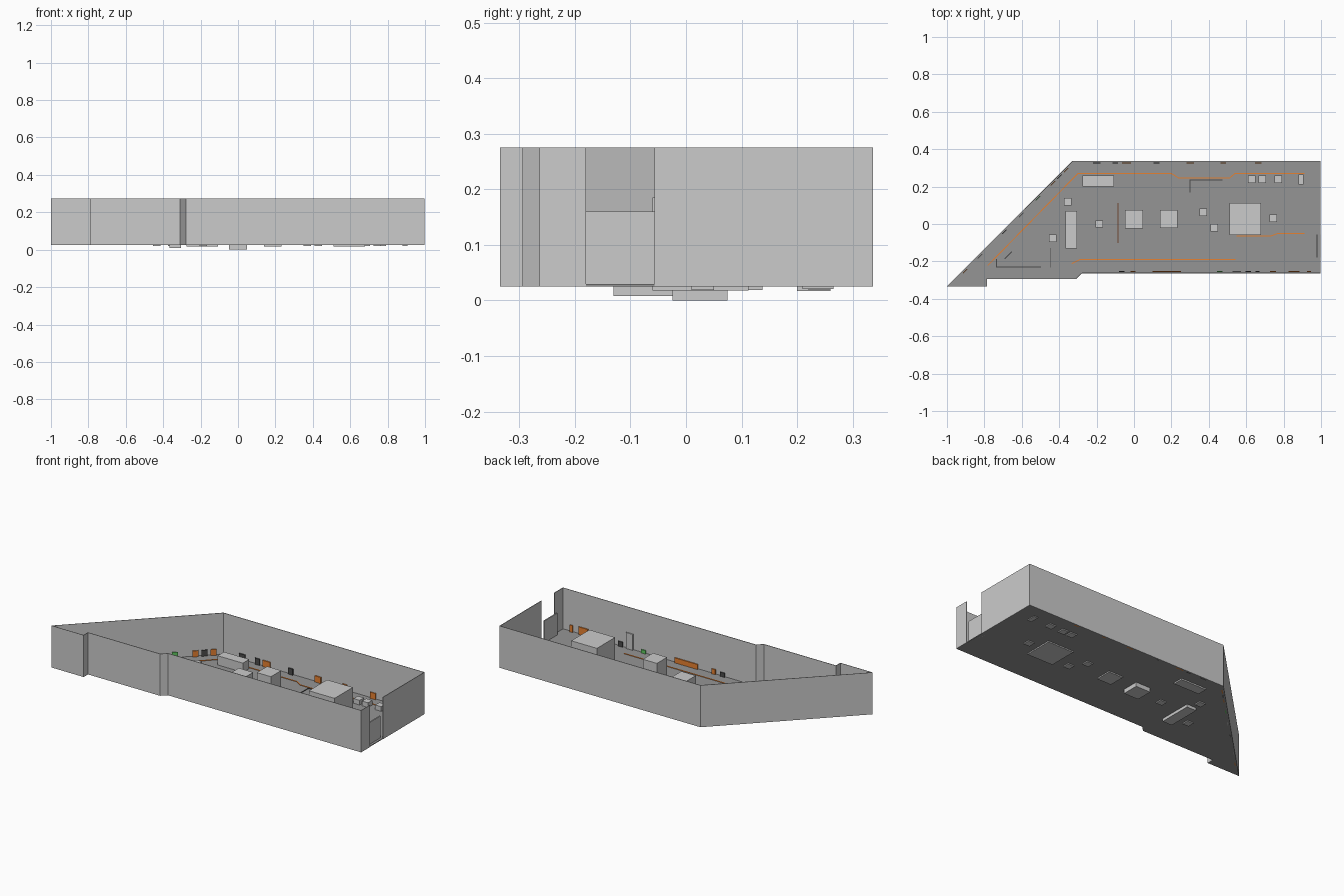
import bpy, bmesh, math
from mathutils import Vector

if "Cube" in bpy.data.objects:
    bpy.data.objects.remove(bpy.data.objects["Cube"])

FLOOR_Z, FLOOR_TOP, WALL_TOP, THICK = 0.025, 0.03, 0.275, 0.004


def material(name, r, g, b):
    m = bpy.data.materials.new(name)
    m.diffuse_color = (r, g, b, 1)
    m.use_nodes = True
    m.node_tree.nodes["Principled BSDF"].inputs["Base Color"].default_value = m.diffuse_color
    return m


BOARD = material("board_grey", 0.3, 0.3, 0.3)
ORANGE = material("orange", 0.8, 0.22, 0.03)
GREEN = material("green", 0.12, 0.6, 0.12)
DARK = material("dark", 0.07, 0.07, 0.07)
BROWN = material("brown", 0.16, 0.06, 0.03)


def finish(name, bm, mat=None):
    bmesh.ops.recalc_face_normals(bm, faces=bm.faces)
    me = bpy.data.meshes.new(name)
    bm.to_mesh(me)
    bm.free()
    if mat:
        me.materials.append(mat)
    ob = bpy.data.objects.new(name, me)
    bpy.context.collection.objects.link(ob)
    return ob


def box(name, x0, x1, y0, y1, z0, z1, mat=None):
    bm = bmesh.new()
    bmesh.ops.create_cube(bm, size=1)
    for v in bm.verts:
        v.co = Vector(((x0 + x1) / 2 + v.co.x * (x1 - x0),
                       (y0 + y1) / 2 + v.co.y * (y1 - y0),
                       (z0 + z1) / 2 + v.co.z * (z1 - z0)))
    return finish(name, bm, mat)


def strip(name, p, q, width, z0, z1, mat):
    """Thin bar between two plan points."""
    p, q = Vector(p), Vector(q)
    d = q - p
    h = d.length / 2 + width / 2
    ob = box(name, -h, h, -width / 2, width / 2, z0, z1, mat)
    ob.location = ((p.x + q.x) / 2, (p.y + q.y) / 2, 0)
    ob.rotation_euler.z = math.atan2(d.y, d.x)
    return ob


# Tray floor and outer wall share one outline
outline = [(0.996, 0.335), (-0.33, 0.335), (-0.998, -0.333), (-0.787, -0.333),
           (-0.787, -0.292), (-0.31, -0.292), (-0.278, -0.262), (0.996, -0.262)]
bm = bmesh.new()
base = bm.faces.new([bm.verts.new((x, y, FLOOR_Z)) for x, y in outline])
ext = bmesh.ops.extrude_face_region(bm, geom=[base])
for v in ext["geom"]:
    if isinstance(v, bmesh.types.BMVert):
        v.co.z = FLOOR_TOP
finish("tray_floor", bm, BOARD)

# Wall runs around the outline, leaving the gap in the right side open
bm = bmesh.new()
path = [(0.996, -0.057)] + outline + [(0.996, -0.18)]
lo = [bm.verts.new((x, y, FLOOR_Z)) for x, y in path]
hi = [bm.verts.new((x, y, WALL_TOP)) for x, y in path]
for i in range(len(path) - 1):
    bm.faces.new((lo[i], lo[i + 1], hi[i + 1], hi[i]))
wall = finish("outer_wall", bm)
mod = wall.modifiers.new("thickness", "SOLIDIFY")
mod.thickness, mod.offset = THICK, 0

# Low recessed panel in the gap
box("gap_panel", 0.975, 0.982, -0.18, -0.057, FLOOR_Z, 0.16)

# Component blocks, each poking slightly through the floor
blocks = [
    ("large_block", 0.51, 0.68, -0.06, 0.112, 0.018, 0.185),
    ("tall_block", 0.14, 0.233, -0.022, 0.075, 0.018, 0.18),
    ("middle_block", -0.048, 0.048, -0.024, 0.075, 0.0, 0.12),
    ("long_block", -0.367, -0.305, -0.13, 0.07, 0.008, 0.06),
    ("wide_block", -0.275, -0.108, 0.2, 0.26, 0.017, 0.085),
    ("edge_block", 0.88, 0.907, 0.21, 0.265, 0.021, 0.06),
]
for b in blocks:
    box(*b)

# Small square chips
chips = [(0.63, 0.24), (0.685, 0.24), (0.772, 0.24), (0.37, 0.063), (0.43, -0.02),
         (0.745, 0.03), (-0.187, 0.0), (-0.355, 0.118), (-0.435, -0.077)]
for x, y in chips:
    box("small_chip", x - 0.02, x + 0.02, y - 0.02, y + 0.02, 0.019, 0.058)

# Orange and dark traces on the floor
traces = [
    (ORANGE, [(-0.78, -0.22), (-0.3, 0.27), (0.2, 0.27), (0.24, 0.245),
              (0.51, 0.245), (0.54, 0.27), (0.91, 0.27)]),
    (ORANGE, [(-0.33, -0.21), (-0.29, -0.19), (0.54, -0.19)]),
    (ORANGE, [(0.55, -0.065), (0.73, -0.065), (0.77, -0.05), (0.91, -0.05)]),
    (BROWN, [(-0.085, 0.11), (-0.085, -0.1)]),
    (DARK, [(-0.445, -0.13), (-0.445, -0.23)]),
    (DARK, [(-0.735, -0.19), (-0.735, -0.23), (-0.5, -0.23)]),
    (DARK, [(0.3, 0.17), (0.3, 0.235), (0.47, 0.235)]),
    (DARK, [(-0.69, -0.185), (-0.655, -0.15)]),
]
for mat, pts in traces:
    for p, q in zip(pts, pts[1:]):
        strip("floor_trace", p, q, 0.005, FLOOR_TOP - 0.001, FLOOR_TOP + 0.003, mat)

# Small plates standing along the front wall: centre x, width, top z
front = [(0.935, 0.02, 0.07, ORANGE), (0.855, 0.06, 0.075, ORANGE), (0.743, 0.03, 0.065, ORANGE),
         (0.66, 0.02, 0.065, DARK), (0.61, 0.03, 0.06, DARK), (0.55, 0.045, 0.125, None),
         (0.458, 0.03, 0.05, GREEN), (0.175, 0.15, 0.06, ORANGE),
         (-0.005, 0.025, 0.06, ORANGE), (-0.065, 0.03, 0.055, DARK)]
for x, w, top, mat in front:
    box("front_plate", x - w / 2, x + w / 2, -0.256, -0.25, FLOOR_Z, top, mat)

# Plates along the back wall
back = [(0.664, 0.035, ORANGE), (0.478, 0.03, ORANGE), (0.3, 0.04, ORANGE), (0.12, 0.03, DARK),
        (-0.04, 0.05, ORANGE), (-0.1, 0.03, DARK), (-0.2, 0.04, DARK)]
for x, w, mat in back:
    box("back_plate", x - w / 2, x + w / 2, 0.323, 0.329, FLOOR_Z, 0.067, mat)

# Plates along the slanted wall, placed by distance down from the back corner
slant = [(0.04, ORANGE), (0.075, DARK), (0.11, ORANGE), (0.19, GREEN), (0.28, None),
         (0.37, DARK), (0.5, None), (0.58, ORANGE)]
for s, mat in slant:
    x, y = -0.323 - s, 0.328 - s
    strip("slant_plate", (x - 0.01, y - 0.01), (x + 0.01, y + 0.01), 0.005, FLOOR_Z, 0.066, mat)
